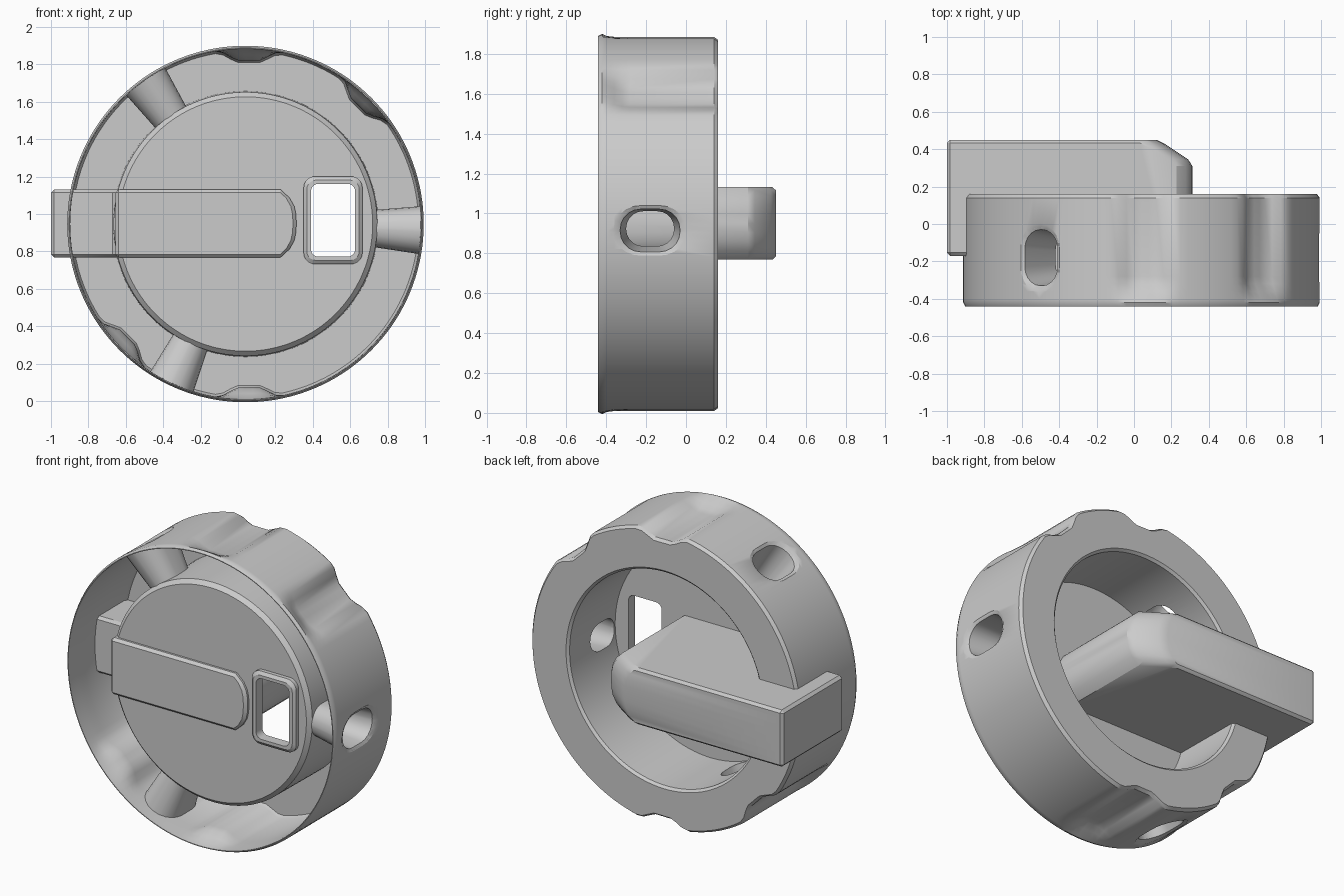
import bpy, bmesh
from math import radians, pi, sin, cos, degrees

if "Cube" in bpy.data.objects:
    bpy.data.objects.remove(bpy.data.objects["Cube"])

CX, CZ = 0.04, 0.947   # axis of the round body


def loft(name, rings, cyclic=False):
    """Skin a list of closed point rings; cap the ends unless cyclic."""
    bm = bmesh.new()
    vs = [[bm.verts.new(p) for p in r] for r in rings]
    n, m = len(rings), len(rings[0])
    for i in range(n if cyclic else n - 1):
        a, b = vs[i], vs[(i + 1) % n]
        for j in range(m):
            k = (j + 1) % m
            bm.faces.new((a[j], a[k], b[k], b[j]))
    if not cyclic:
        bm.faces.new(vs[0])
        bm.faces.new(vs[-1])
    bmesh.ops.remove_doubles(bm, verts=bm.verts, dist=1e-5)
    bmesh.ops.recalc_face_normals(bm, faces=bm.faces)
    me = bpy.data.meshes.new(name)
    bm.to_mesh(me)
    bm.free()
    ob = bpy.data.objects.new(name, me)
    bpy.context.collection.objects.link(ob)
    return ob


def activate(ob):
    bpy.ops.object.select_all(action='DESELECT')
    ob.select_set(True)
    bpy.context.view_layer.objects.active = ob


def cut(ob, cutter):
    activate(ob)
    mod = ob.modifiers.new("cut", 'BOOLEAN')
    mod.operation, mod.solver, mod.object = 'DIFFERENCE', 'EXACT', cutter
    bpy.ops.object.modifier_apply(modifier=mod.name)


def bevel(ob, width):
    activate(ob)
    mod = ob.modifiers.new("bevel", 'BEVEL')
    mod.width, mod.segments, mod.angle_limit = width, 1, radians(50)
    bpy.ops.object.modifier_apply(modifier=mod.name)


def smooth(ob):
    activate(ob)
    bpy.ops.object.shade_smooth_by_angle(angle=radians(32))


def rounded(a, b, r, n=5):
    """Rounded rectangle with half sizes a, b."""
    pts = []
    for q, (sx, sy) in enumerate(((1, 1), (-1, 1), (-1, -1), (1, -1))):
        for i in range(n + 1):
            t = (q + i / n) * pi / 2
            pts.append((sx * (a - r) + r * cos(t), sy * (b - r) + r * sin(t)))
    return pts


def step(t):
    t = max(0.0, min(1.0, t))
    return t * t * (3 - 2 * t)


# Round body: outer shell, back ring, hub wall and front disk in one profile
def dent(deg):
    d = min(abs((deg - c + 180) % 360 - 180) for c in (89, 46, 224, 271))
    return 0.062 * (1 - step((d - 3) / 8))


# radius, y, share of grip dent
profile = [(0, -.335, 0), (.68, -.335, 0), (.705, -.31, 0), (.71, .12, 0),
           (.925, .12, 1), (.937, .10, 1), (.937, -.28, 1), (.937, -.32, .85),
           (.937, -.36, .5), (.938, -.40, .15), (.938, -.44, 0), (.943, -.44, 0),
           (.953, -.42, 0), (.953, -.40, .15), (.953, -.36, .5), (.953, -.32, .85),
           (.953, -.28, 1), (.953, .14, 1), (.938, .16, 1), (.70, .16, 0),
           (.685, .145, 0), (.68, -.31, 0), (0, -.31, 0)]
SEG = 144
rings = []
for i in range(SEG):
    t = 2 * pi * i / SEG
    d = dent(degrees(t))
    rings.append([(CX + (r - d * k) * cos(t), y, CZ + (r - d * k) * sin(t))
                  for r, y, k in profile])
body = loft("round_body", rings, cyclic=True)


# Tapered oval tubes joining the hub wall to the outer shell
def radial(name, ang, sections):
    c, s = cos(radians(ang)), sin(radians(ang))
    return loft(name, [[(CX + d * c - v * s, -.18 + u, CZ + d * s + v * c)
                        for u, v in rounded(a, b, b * .95)]
                       for d, a, b in sections])


cutters, smooth_parts = [], [body]
for i, ang in enumerate((-2, 125, 245)):
    tube = radial(f"tube_{i + 1}", ang, ((.692, .132, .100), (.943, .176, .129)))
    bore = radial(f"bore_cutter_{i + 1}", ang, ((.64, .115, .085), (.935, .15, .107),
                                                (.955, .187, .146), (.99, .195, .150)))
    cut(body, bore)
    cut(tube, bore)
    cutters.append(bore)
    smooth_parts.append(tube)


# Window through the disk with a raised frame
def slab(name, sections):
    return loft(name, [[(.508 + u, y, .967 + v) for u, v in rounded(a, b, r)]
                       for y, a, b, r in sections])


frame = slab("window_frame", ((-.375, .14, .215, .05), (-.36, .157, .235, .06),
                              (-.312, .157, .235, .06)))
opening = slab("window_cutter", ((-.6, .118, .195, .04), (0, .118, .195, .04)))
cut(body, opening)
cut(frame, opening)
cutters.append(opening)
smooth_parts.append(frame)

# Handle bar: side outline swept in z, with a bowed inner end
outline = [(-1, .45), (.12, .45), (.17, .425), (.29, .345), (.312, .31), (.312, -.365),
           (-.655, -.365), (-.655, -.17), (-1, -.17)]
rings = []
for i in range(9):
    t = i / 4 - 1
    shift = .085 * abs(t) ** 3
    rings.append([(x - (shift if x > 0 else 0), y, .95 + .182 * t) for x, y in outline])
handle = loft("handle_bar", rings)
bevel(handle, .018)
smooth_parts.append(handle)

for ob in smooth_parts:
    smooth(ob)
for ob in cutters:
    bpy.data.objects.remove(ob, do_unlink=True)
